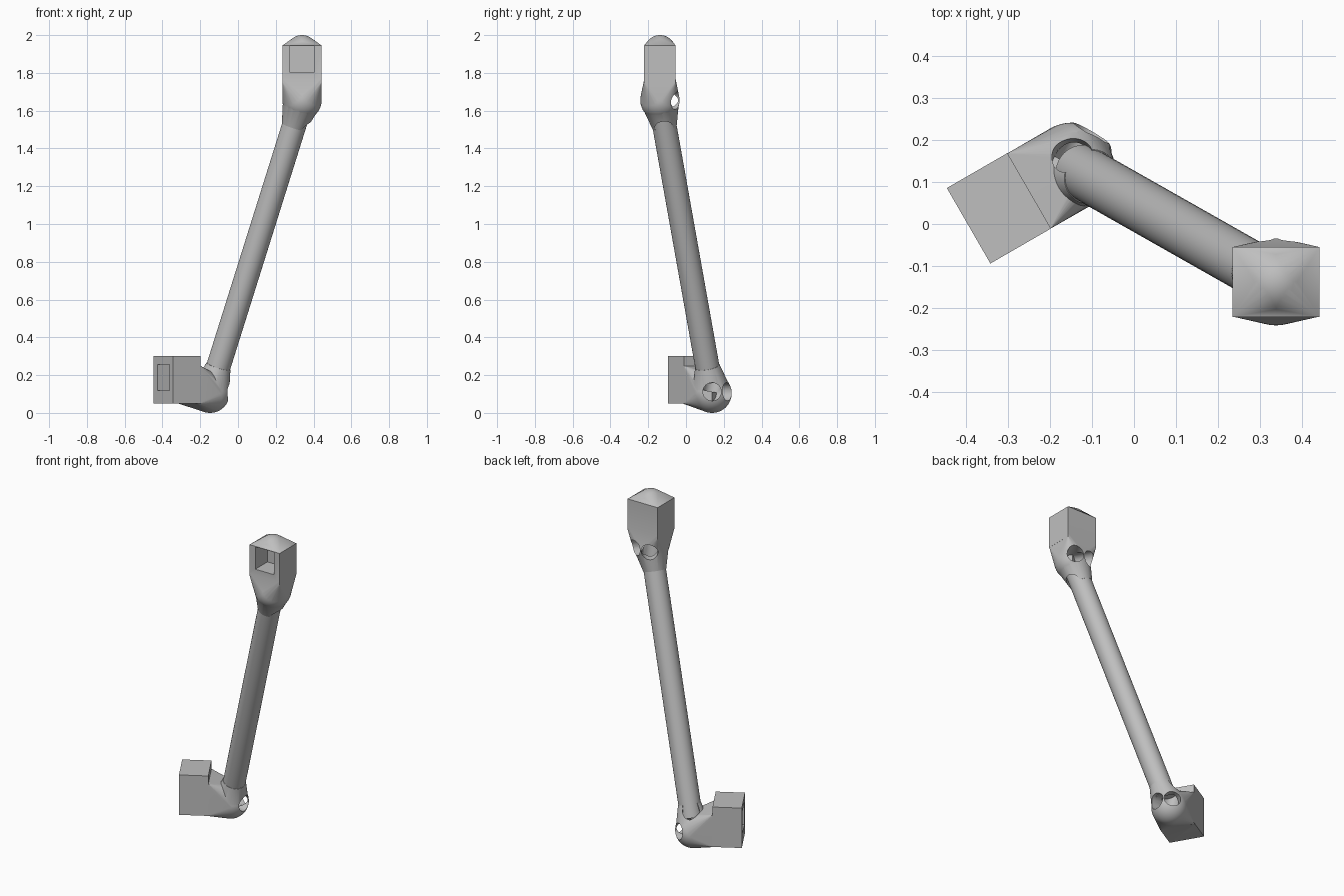
import bpy, bmesh
from math import radians, cos, sin
from mathutils import Vector, Matrix

cube = bpy.data.objects.get("Cube")
if cube:
    bpy.data.objects.remove(cube, do_unlink=True)

grey = bpy.data.materials.new("plain grey")
grey.use_nodes = True
grey.diffuse_color = (0.52, 0.52, 0.52, 1)
grey.node_tree.nodes["Principled BSDF"].inputs["Base Color"].default_value = grey.diffuse_color


def add_box(bm, centre, size, turn=0):
    m = Matrix.Translation(centre) @ Matrix.Rotation(radians(turn), 4, 'Z') @ Matrix.Diagonal((*size, 1))
    bmesh.ops.create_cube(bm, size=1, matrix=m)


def add_ball(bm, centre, radius):
    bmesh.ops.create_uvsphere(bm, u_segments=48, v_segments=24, radius=radius,
                              matrix=Matrix.Translation(centre))


def add_rod(bm, a, b, radius):
    a, b = Vector(a), Vector(b)
    turn = (b - a).to_track_quat('Z', 'Y').to_matrix().to_4x4()
    bmesh.ops.create_cone(bm, cap_ends=True, segments=48, radius1=radius, radius2=radius,
                          depth=(b - a).length, matrix=Matrix.Translation((a + b) / 2) @ turn)


def solid(name, shapes, hull=False):
    """Build (function, arguments) shapes, optionally as one convex skin around them."""
    bm = bmesh.new()
    for add, *args in shapes:
        add(bm, *args)
    if hull:
        points = [v.co.copy() for v in bm.verts]
        bm.clear()
        for p in points:
            bm.verts.new(p)
        bmesh.ops.convex_hull(bm, input=bm.verts)
        loose = [v for v in bm.verts if not v.link_faces]
        bmesh.ops.delete(bm, geom=loose, context='VERTS')
    bmesh.ops.recalc_face_normals(bm, faces=bm.faces)
    mesh = bpy.data.meshes.new(name)
    bm.to_mesh(mesh)
    bm.free()
    mesh.materials.append(grey)
    obj = bpy.data.objects.new(name, mesh)
    bpy.context.collection.objects.link(obj)
    return obj


def smooth(obj):
    bpy.ops.object.select_all(action='DESELECT')
    obj.select_set(True)
    bpy.context.view_layer.objects.active = obj
    bpy.ops.object.shade_smooth_by_angle(angle=radians(32))


def combine(body, added, cutters):
    """Weld the added solids on, cut the cutters out and bake the result."""
    for op, tools in (('UNION', added), ('DIFFERENCE', cutters)):
        for tool in tools:
            mod = body.modifiers.new(op.title(), 'BOOLEAN')
            mod.operation, mod.object, mod.solver = op, tool, 'EXACT'
    graph = bpy.context.evaluated_depsgraph_get()
    mesh = bpy.data.meshes.new_from_object(body.evaluated_get(graph))
    body.modifiers.clear()
    body.data = mesh
    for tool in added + cutters:
        bpy.data.objects.remove(tool, do_unlink=True)
    smooth(body)


def bores(centre, directions):
    made = []
    for d in directions:
        end = centre + Vector(d).normalized() * 0.3
        made.append(solid("bore", [(add_rod, centre, end, 0.048)]))
    return made


def heading(deg):
    return Vector((cos(radians(deg)), sin(radians(deg)), 0))


# Shared dimensions; the collar ball sits just inside the neck ball
low = Vector((-0.148, 0.138, 0.104))
high = Vector((0.339, -0.138, 1.655))
axis = (high - low).normalized()
ball, inner, tube = 0.104, 0.101, 0.064
wide, deep, slot = 0.208, 0.167, 0.128

# Pole between the two joints
pole = solid("pole", [(add_rod, low + axis * 0.075, high - axis * 0.075, tube)])
smooth(pole)

# Lower joint: upright block with an end pocket, ball and pole collar
u = heading(30)
block = Vector((-0.3225, 0.0375, 0.175))
face = block + u * (deep / 2 - 0.01)
face.z = 0.15
lower = solid("lower_joint", [(add_box, block, (deep, wide, 0.25), 30)])
neck = solid("lower_neck", [(add_box, face, (0.018, wide - 0.001, 0.199), 30),
                            (add_ball, low, ball)], True)
collar = solid("lower_collar", [(add_ball, low, inner),
                                (add_rod, low + axis * 0.14, low + axis * 0.152, tube + 0.002)], True)
mouth = block - u * (deep / 2) + Vector((0, 0, 0.013))
pocket = solid("lower_pocket", [(add_box, mouth, (0.24, slot, 0.138), 30)])
combine(lower, [neck, collar],
        [pocket] + bores(low + Vector((0, 0, 0.008)), [heading(0), heading(60), (0, 0.2, 1)]))

# Upper joint: domed block with a front pocket, ball and pole collar
upper = solid("upper_joint", [(add_box, (high.x, high.y, 1.847), (wide, deep, 0.196)),
                              (add_ball, (high.x, high.y, 1.917), deep / 2 - 0.0005)], True)
neck = solid("upper_neck", [(add_box, (high.x, high.y, 1.76), (wide - 0.001, deep - 0.001, 0.018)),
                            (add_ball, high, ball)], True)
collar = solid("upper_collar", [(add_ball, high, inner),
                                (add_rod, high - axis * 0.135, high - axis * 0.147, tube + 0.002)], True)
pocket = solid("upper_pocket", [(add_box, (high.x, high.y - deep / 2, 1.872), (slot, 0.24, 0.14))])
combine(upper, [neck, collar],
        [pocket] + bores(high, [heading(60), heading(120), (0, 0.15, -1)]))
